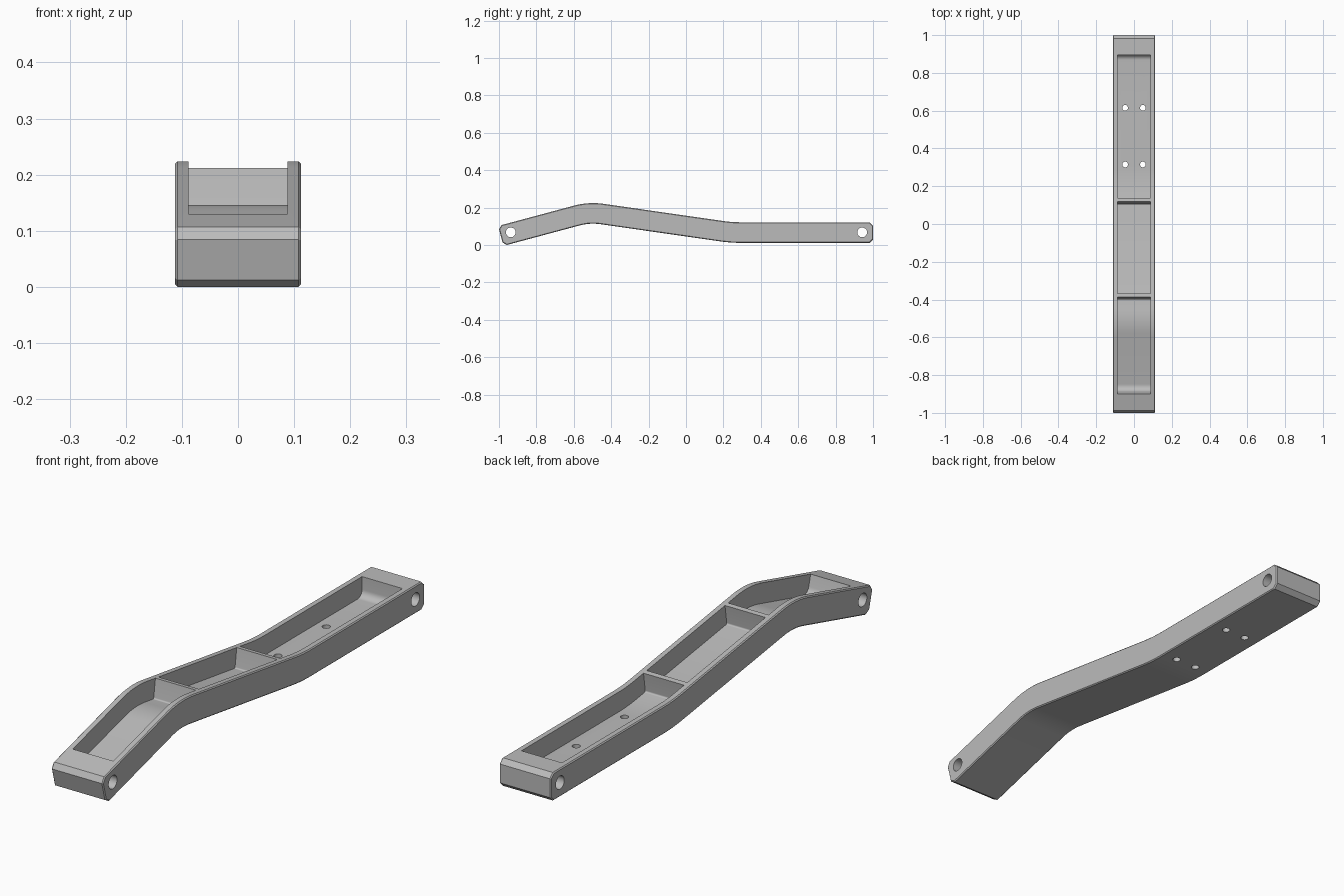
import bpy
import bmesh
import math
from mathutils import Matrix

cube = bpy.data.objects.get("Cube")
if cube:
    bpy.data.objects.remove(cube, do_unlink=True)

HALF_WIDTH = 0.112
THICK = 0.11
POCKET_DEPTH = 0.078
FRONT_END, BACK_END = -1.0045, 1.0
RISE, FALL = math.radians(15), math.radians(-8.2)

grey = bpy.data.materials.new("plain grey")
grey.use_nodes = True
colour = (0.5, 0.5, 0.5, 1)
grey.diffuse_color = colour
grey.node_tree.nodes["Principled BSDF"].inputs["Base Color"].default_value = colour


# Top line of the arm: samples of (y, z, slope angle) with rounded bends
def bend(y, z, a, b, half, steps=10):
    radius = half / math.tan(abs(b - a) / 2)
    side = 1 if b > a else -1
    y0, z0 = y - half * math.cos(a), z - half * math.sin(a)
    cy, cz = y0 - side * radius * math.sin(a), z0 + side * radius * math.cos(a)
    out = []
    for i in range(steps + 1):
        t = a + (b - a) * i / steps
        out.append((cy + side * radius * math.sin(t), cz - side * radius * math.cos(t), t))
    return out


CREST = (-0.52, 0.232)
FOOT = (0.245, 0.122)
samples = [(-1.1, CREST[1] + math.tan(RISE) * (-1.1 - CREST[0]), RISE)]
samples += bend(*CREST, RISE, FALL, 0.08)
samples += bend(*FOOT, FALL, 0, 0.05)
samples += [(1.1, FOOT[1], 0)]


def station(y, depth):
    """Point at a depth measured square to the top line, from its y position."""
    for (y0, z0, a0), (y1, z1, a1) in zip(samples, samples[1:]):
        if y <= y1:
            f = (y - y0) / (y1 - y0)
            z, a = z0 + f * (z1 - z0), a0 + f * (a1 - a0)
            return (y + depth * math.sin(a), z - depth * math.cos(a))


def between(lo, hi):
    return [s[0] for s in samples if lo < s[0] < hi]


def extrude_profile(name, points, half):
    """Solid made by extruding a (y, z) outline along x."""
    bm = bmesh.new()
    face = bm.faces.new([bm.verts.new((-half, y, z)) for y, z in points])
    new = bmesh.ops.extrude_face_region(bm, geom=[face])["geom"]
    verts = [v for v in new if isinstance(v, bmesh.types.BMVert)]
    bmesh.ops.translate(bm, vec=(2 * half, 0, 0), verts=verts)
    return finish(name, bm)


def finish(name, bm):
    bmesh.ops.recalc_face_normals(bm, faces=bm.faces)
    mesh = bpy.data.meshes.new(name)
    bm.to_mesh(mesh)
    bm.free()
    mesh.materials.append(grey)
    obj = bpy.data.objects.new(name, mesh)
    bpy.context.collection.objects.link(obj)
    return obj


def pin(name, location, radius, length, axis):
    """Round cutter for a through hole."""
    bm = bmesh.new()
    turn = Matrix.Rotation(math.pi / 2, 4, "Y") if axis == "X" else Matrix()
    bmesh.ops.create_cone(bm, cap_ends=True, segments=32, radius1=radius, radius2=radius,
                          depth=length, matrix=Matrix.Translation(location) @ turn)
    return finish(name, bm)


def pocket(name, lo, hi, r_lo, r_hi):
    """Cutter following the arm, with rounded corners where ends meet the floor."""
    d, steps = POCKET_DEPTH, 8
    pts = [station(lo, -0.03)]
    for i in range(steps + 1):
        t = math.pi / 2 * i / steps
        pts.append(station(lo + r_lo * (1 - math.cos(t)), d - r_lo * (1 - math.sin(t))))
    pts += [station(y, d) for y in between(lo + r_lo, hi - r_hi)]
    for i in range(steps, -1, -1):
        t = math.pi / 2 * i / steps
        pts.append(station(hi - r_hi * (1 - math.cos(t)), d - r_hi * (1 - math.sin(t))))
    pts.append(station(hi, -0.03))
    pts += [station(y, -0.03) for y in reversed(between(lo, hi))]
    return extrude_profile(name, pts, 0.088)


# Arm body: bent bar with chamfered ends
c = 0.018
front, back = FRONT_END + c, BACK_END - c
bends = between(front, back)
outline = [station(y, 0) for y in [front] + bends + [back]]
outline += [station(BACK_END, c), station(BACK_END, THICK - c)]
outline += [station(y, THICK) for y in [back] + bends[::-1] + [front]]
outline += [station(FRONT_END, THICK - c), station(FRONT_END, c)]
lowest = min(z for y, z in outline)
arm = extrude_profile("arm_body", outline, HALF_WIDTH)

# Slight bevel along the outer side edges
bevel = arm.modifiers.new("edge_bevel", "BEVEL")
bevel.width = 0.004
bevel.segments = 1
bevel.limit_method = "ANGLE"
bevel.angle_limit = math.radians(60)

# Three pockets, leaving two cross ribs
cutters = [
    pocket("front_pocket", -0.9, -0.387, 0.032, 0.006),
    pocket("middle_pocket", -0.368, 0.118, 0.006, 0.006),
    pocket("back_pocket", 0.138, 0.896, 0.006, 0.028),
]
# Pivot holes across both ends
for name, y in (("front_pivot", -0.937), ("back_pivot", 0.942)):
    cutters.append(pin(name, (0, y, 0.068), 0.026, 0.4, "X"))
# Mounting holes through the back floor
for x in (-0.047, 0.047):
    for y in (0.315, 0.615):
        cutters.append(pin("floor_hole", (x, y, 0.02), 0.015, 0.1, "Z"))

for cutter in cutters:
    cutter.hide_render = True
    cut = arm.modifiers.new(cutter.name, "BOOLEAN")
    cut.operation = "DIFFERENCE"
    cut.solver = "EXACT"
    cut.object = cutter

# Bake the cuts and drop the cutters
graph = bpy.context.evaluated_depsgraph_get()
baked = bpy.data.meshes.new_from_object(arm.evaluated_get(graph))
arm.modifiers.clear()
arm.data = baked
baked.transform(Matrix.Translation((0, 0, -lowest)))
for cutter in cutters:
    bpy.data.objects.remove(cutter, do_unlink=True)

baked.materials.clear()
baked.materials.append(grey)
for poly in baked.polygons:
    poly.material_index = 0

bpy.ops.object.select_all(action="DESELECT")
arm.select_set(True)
bpy.context.view_layer.objects.active = arm
bpy.ops.object.shade_smooth_by_angle(angle=math.radians(30))
